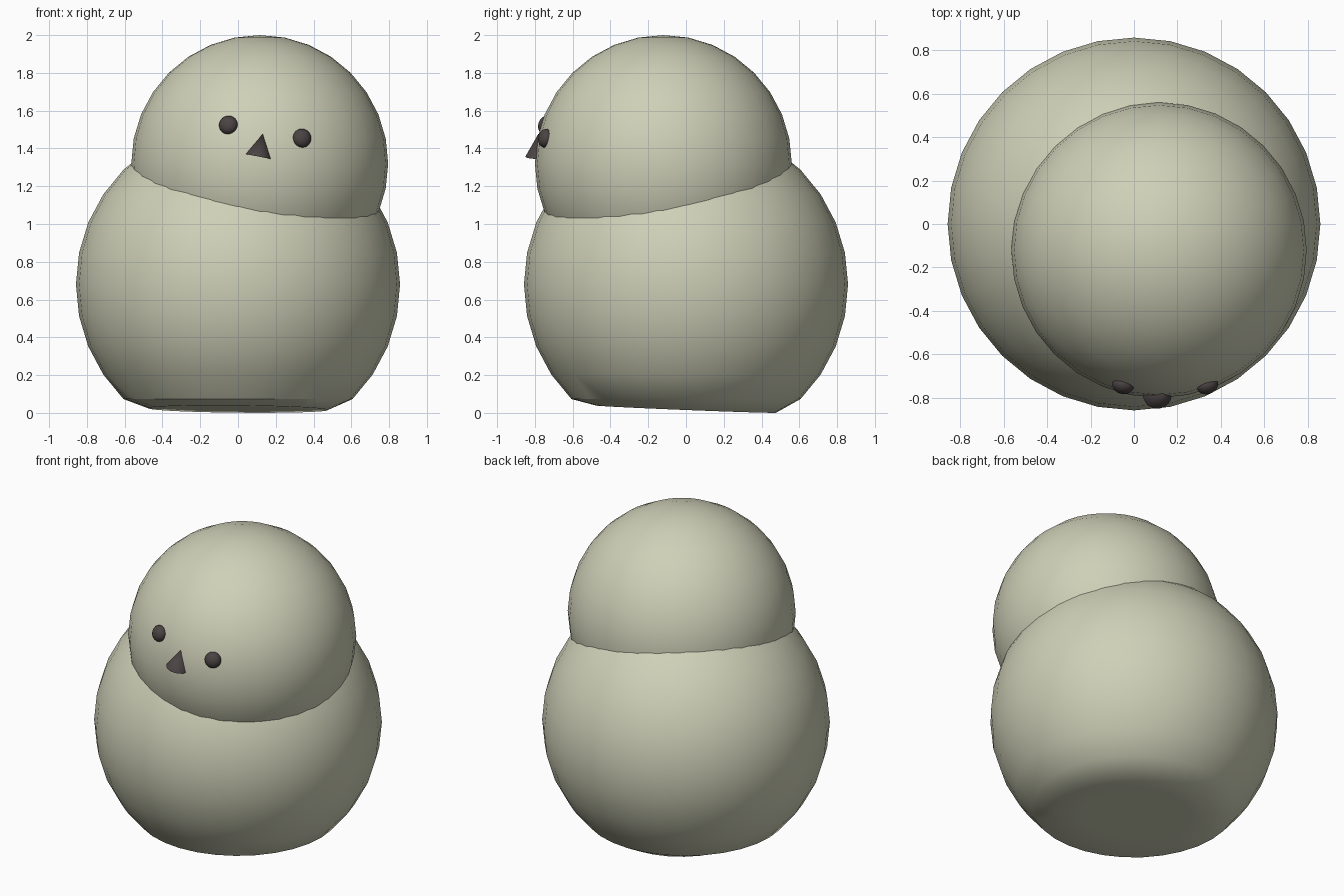
import bpy, math
from mathutils import Vector

if "Cube" in bpy.data.objects:
    bpy.data.objects.remove(bpy.data.objects["Cube"], do_unlink=True)


def make_material(name, rgb):
    mat = bpy.data.materials.new(name)
    mat.use_nodes = True
    mat.diffuse_color = (*rgb, 1)
    bsdf = next(n for n in mat.node_tree.nodes if n.type == 'BSDF_PRINCIPLED')
    bsdf.inputs["Base Color"].default_value = (*rgb, 1)
    return mat


def finish(name, mat):
    obj = bpy.context.object
    obj.name = name
    obj.data.materials.append(mat)
    bpy.ops.object.shade_smooth_by_angle(angle=math.radians(32))
    return obj


def sphere(name, mat, centre, radius, segments=32, rings=16):
    bpy.ops.mesh.primitive_uv_sphere_add(
        segments=segments, ring_count=rings, radius=radius, location=centre)
    return finish(name, mat)


cream = make_material("pale sage cream", (0.62, 0.63, 0.475))
dark = make_material("dark charcoal", (0.07, 0.056, 0.058))

# Body, with its underside pressed onto a slightly tilted plane
body_centre = Vector((0, 0, 0.68))
body = sphere("body", cream, body_centre, 0.858)
for v in body.data.vertices:
    if v.co.z < -0.65:
        v.co.z = 0.02 - 0.04 * v.co.y - 0.01 * v.co.x - body_centre.z
bpy.ops.object.shade_smooth_by_angle(angle=math.radians(32))

# Head, set forward and to the left
head_centre = Vector((0.115, -0.12, 1.32))
head_radius = 0.68
sphere("head", cream, head_centre, head_radius)

# Eyes: flattened balls lying on the head surface
for name, x, z in (("right_eye", -0.052, 1.525), ("left_eye", 0.34, 1.455)):
    dx, dz = x - head_centre.x, z - head_centre.z
    normal = Vector((dx, -math.sqrt(head_radius**2 - dx**2 - dz**2), dz))
    eye = sphere(name, dark, head_centre + normal * 0.995, 0.05, 24, 12)
    eye.scale = (1, 1, 0.76)
    eye.rotation_euler = normal.to_track_quat('Z', 'Y').to_euler()

# Beak: an upright cone half sunk into the face, leaning with the eyes
bpy.ops.mesh.primitive_cone_add(
    vertices=32, radius1=0.068, radius2=0, depth=0.122,
    location=(0.119, -0.782, 1.417), rotation=(0, math.radians(11), 0))
finish("beak", dark)
